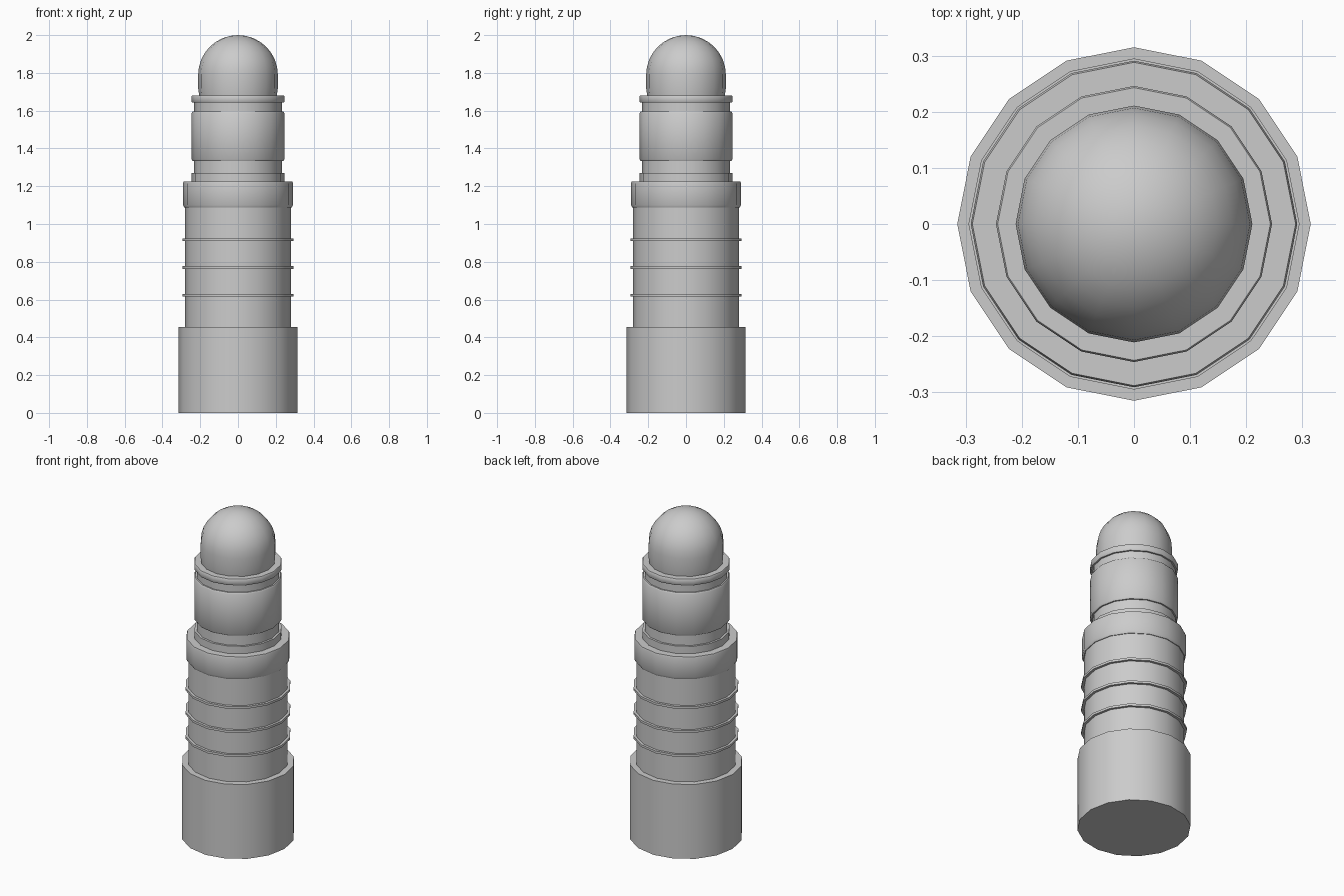
import bpy
import math

SIDES = 16

cube = bpy.data.objects.get("Cube")
if cube:
    bpy.data.objects.remove(cube, do_unlink=True)

grey = bpy.data.materials.new("light_grey")
grey.use_nodes = True
colour = (0.6, 0.6, 0.6, 1)
grey.diffuse_color = colour
grey.node_tree.nodes["Principled BSDF"].inputs["Base Color"].default_value = colour


def lathe(name, profile, dome_top=None):
    """Revolve (radius, height) points around z and close both ends."""
    verts, faces = [], []
    for r, z in profile:
        for i in range(SIDES):
            a = math.tau * i / SIDES
            verts.append((r * math.cos(a), r * math.sin(a), z))
    for k in range(len(profile) - 1):
        for i in range(SIDES):
            j = (i + 1) % SIDES
            low, high = k * SIDES, (k + 1) * SIDES
            faces.append((low + i, low + j, high + j, high + i))
    faces.append(tuple(reversed(range(SIDES))))
    last = (len(profile) - 1) * SIDES
    if dome_top is None:
        faces.append(tuple(range(last, last + SIDES)))
    else:
        verts.append((0, 0, dome_top))
        faces += [(last + i, last + (i + 1) % SIDES, len(verts) - 1)
                  for i in range(SIDES)]
    mesh = bpy.data.meshes.new(name)
    mesh.from_pydata(verts, [], faces)
    mesh.materials.append(grey)
    obj = bpy.data.objects.new(name, mesh)
    bpy.context.collection.objects.link(obj)
    bpy.ops.object.select_all(action="DESELECT")
    obj.select_set(True)
    bpy.context.view_layer.objects.active = obj
    bpy.ops.object.shade_smooth_by_angle(angle=math.radians(35))
    return obj


def drum(name, radius, bottom, top):
    return lathe(name, [(radius, bottom), (radius, top)])


# Wide foot and main barrel
drum("base", 0.315, 0, 0.456)
drum("barrel", 0.28, 0.456, 1.087)

# Thin raised rings on the barrel
for n, z in enumerate((0.622, 0.77, 0.917)):
    drum(f"barrel_ring_{n + 1}", 0.295, z - 0.007, z + 0.007)

# Collar with softened edges
lathe("collar", [(0.284, 1.087), (0.291, 1.1), (0.291, 1.215), (0.288, 1.225)])

# Stepped upper section
drum("lower_rim", 0.245, 1.225, 1.27)
drum("lower_neck", 0.232, 1.27, 1.333)
lathe("upper_body", [(0.24, 1.333), (0.246, 1.342), (0.246, 1.587), (0.24, 1.596)])
drum("upper_neck", 0.232, 1.596, 1.642)
lathe("upper_rim", [(0.242, 1.642), (0.246, 1.648), (0.246, 1.676), (0.243, 1.681)])

# Rounded cap
cap = [(0.206, 1.681), (0.211, 1.72)]
cap += [(0.211 * math.cos(t), 1.79 + 0.21 * math.sin(t))
        for t in (math.pi / 2 * k / 8 for k in range(8))]
lathe("dome", cap, dome_top=2.0)
